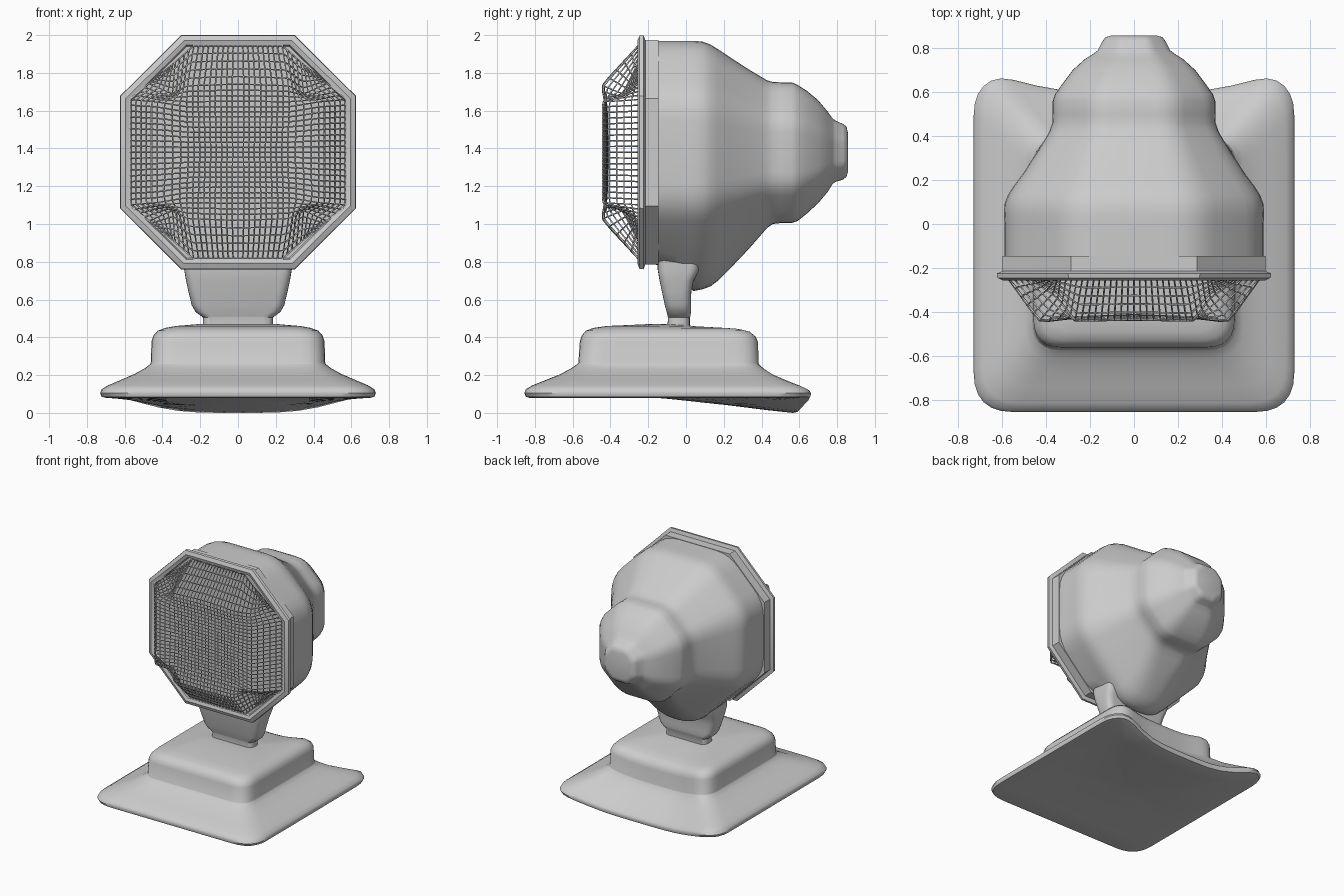
import bpy, bmesh, math
from mathutils import Vector

if "Cube" in bpy.data.objects:
    bpy.data.objects.remove(bpy.data.objects["Cube"])

CZ = 1.38  # height of the lamp head axis


def finish(bm, name, angle=35):
    bmesh.ops.recalc_face_normals(bm, faces=bm.faces[:])
    me = bpy.data.meshes.new(name)
    bm.to_mesh(me)
    bm.free()
    ob = bpy.data.objects.new(name, me)
    bpy.context.collection.objects.link(ob)
    bpy.ops.object.select_all(action='DESELECT')
    ob.select_set(True)
    bpy.context.view_layer.objects.active = ob
    bpy.ops.object.shade_smooth_by_angle(angle=math.radians(angle))
    return ob


def section(corners, r=0.0, arc=4, straight=1):
    """Polygon outline with rounded corners and subdivided sides."""
    pts, n = [], len(corners)
    cs = [Vector(c) for c in corners]
    rounded = []
    for i, c in enumerate(cs):
        a, b = cs[i - 1] - c, cs[(i + 1) % n] - c
        p, q = c + a.normalized() * r, c + b.normalized() * r
        if r == 0:
            rounded.append([c])
        else:
            rounded.append([p * (1 - t) ** 2 + c * 2 * t * (1 - t) + q * t * t
                            for t in (k / arc for k in range(arc + 1))])
    for i in range(n):
        pts += rounded[i]
        s, e = rounded[i][-1], rounded[(i + 1) % n][0]
        pts += [s.lerp(e, k / straight) for k in range(1, straight)]
    return pts


def rect(hx, y0, y1):
    return [(-hx, y0), (hx, y0), (hx, y1), (-hx, y1)]


def octagon(w, top, bot, f=0.48):
    # a low bottom extends the diagonal sides, so its flat gets narrower
    h, low = top - CZ, CZ - bot
    bx = f * w - max(0, low - h)
    right = [(bx, -low), (w, -f * h), (w, f * h), (f * w, h)]
    return [(x, CZ + z) for x, z in right] + [(-x, CZ + z) for x, z in reversed(right)]


def loft(rings, name, closed=False, angle=35, deform=None):
    bm = bmesh.new()
    vr = [[bm.verts.new(deform(p) if deform else p) for p in ring] for ring in rings]
    pairs = list(zip(vr, vr[1:])) + ([(vr[-1], vr[0])] if closed else [])
    for a, b in pairs:
        for i in range(len(a)):
            j = (i + 1) % len(a)
            bm.faces.new((a[i], a[j], b[j], b[i]))
    if not closed:
        bm.faces.new(vr[0])
        bm.faces.new(vr[-1])
    return finish(bm, name, angle)


def along_y(y, w, top, bot, r):
    return [(p.x, y, p.y) for p in section(octagon(w, top, bot), r)]


def along_z(z, hx, y0, y1, r, straight=1):
    return [(p.x, p.y, z) for p in section(rect(hx, y0, y1), r, 6, straight)]


# lamp housing: y, half width, top, bottom
body = [(-0.16, .59, 1.97, .785), (-0.06, .59, 1.97, .75), (0.0, .59, 1.97, .68),
        (.04, .592, 1.97, .645), (.09, .59, 1.965, .655), (.13, .575, 1.95, .67),
        (.17, .55, 1.925, .70), (.23, .505, 1.885, .76), (.33, .44, 1.82, .865),
        (.40, .397, 1.778, .945), (.43, .382, 1.76, .98), (.46, .372, 1.752, 1.0),
        (.50, .37, 1.75, 1.005), (.56, .37, 1.75, 1.005), (.59, .36, 1.737, 1.015),
        (.64, .325, 1.705, 1.055), (.70, .28, 1.655, 1.11), (.75, .225, 1.595, 1.17),
        (.775, .185, 1.56, 1.21), (.79, .165, 1.548, 1.222), (.83, .145, 1.53, 1.235),
        (.85, .13, 1.515, 1.25), (.858, .105, 1.48, 1.28)]
loft([along_y(y, w, t, b, .2 * w) for y, w, t, b in body], "lamp_housing", angle=50)

# octagonal rim around the lens: y, radius
rim = [(-.235, .565), (-.25, .572), (-.258, .595), (-.245, .622), (-.225, .625),
       (-.215, .598), (-.145, .598), (-.145, .56)]
loft([along_y(y, r, CZ + r * .992, CZ - r * .992, 0) for y, r in rim],
     "front_rim", closed=True, angle=25)

# lens plate behind the guard
loft([along_y(y, .575, CZ + .57, CZ - .57, 0) for y in (-.235, -.16)], "lens")

# wire guard: one quadrant of a raised cross with recessed diagonal corners
CONTROL = [[(0, -.415, 0), (0, -.42, .24), (0, -.44, .36), (0, -.25, .565)],
           [(.26, -.425, 0), (.27, -.425, .24), (.27, -.445, .35), (.235, -.25, .565)],
           [(.43, -.445, 0), (.43, -.445, .27), (.345, -.335, .305), (.335, -.25, .475)],
           [(.57, -.25, 0), (.57, -.25, .28), (.47, -.25, .365), (.405, -.25, .42)]]
BREAKS = [0, 9 / 18, 13 / 18, 1]


def guard_point(u, v):
    sx, sz = (1 if u >= 0 else -1), (1 if v >= 0 else -1)

    def cell(t):
        k = 0 if t < BREAKS[1] else 1 if t < BREAKS[2] else 2
        return k, (t - BREAKS[k]) / (BREAKS[k + 1] - BREAKS[k])
    (i, s), (j, t) = cell(abs(u)), cell(abs(v))
    a, b, c, d = (Vector(CONTROL[i + m][j + n]) for m, n in ((0, 0), (1, 0), (0, 1), (1, 1)))
    p = a.lerp(b, s).lerp(c.lerp(d, s), t)
    return (p.x * sx, p.y, CZ + p.z * sz)


N = 36
bm = bmesh.new()
grid = [[bm.verts.new(guard_point(2 * i / N - 1, 2 * j / N - 1)) for i in range(N + 1)]
        for j in range(N + 1)]
for j in range(N):
    for i in range(N):
        bm.faces.new((grid[j][i], grid[j][i + 1], grid[j + 1][i + 1], grid[j + 1][i]))
bmesh.ops.smooth_vert(bm, verts=[v for v in bm.verts if not v.is_boundary], factor=.5,
                      use_axis_x=True, use_axis_y=True, use_axis_z=True)
guard = finish(bm, "wire_guard")
wire = guard.modifiers.new("wires", 'WIREFRAME')
wire.thickness = 0.011
wire.use_even_offset = False

# neck: z, half width, front y, back y
neck = [(.90, .285, -.15, .10), (.76, .285, -.15, .07), (.70, .275, -.14, .04),
        (.64, .262, -.127, .028), (.57, .245, -.112, .026), (.535, .225, -.103, .026),
        (.512, .195, -.097, .024), (.505, .185, -.095, .02), (.44, .185, -.1, .02)]
loft([along_z(z, w, a, b, .055) for z, w, a, b in neck], "neck", angle=40)


# base: two tiers with the middle of the rear edge pulled down and inward
def droop(p):
    x, y, z = p
    t = max(0, min(1, (y + .2) / .8))
    upper = max(0, min(1, (z - .15) / .1))
    c = max(0, 1 - (x / (.66 - .24 * upper)) ** 2)
    c = c * c * (3 - 2 * c) * (1 - .35 * upper)
    return (x, y - .075 * t * t * c, z - .08 * t * c)


# z, half width, front y, back y, corner radius
base = [(.085, .05, -.15, -.05, .01), (.085, .35, -.45, .25, .08), (.083, .55, -.67, .48, .12),
        (.08, .70, -.83, .64, .17), (.085, .722, -.848, .665, .18), (.105, .73, -.856, .673, .18),
        (.125, .722, -.848, .665, .18), (.145, .69, -.815, .632, .17), (.175, .62, -.74, .555, .15),
        (.205, .55, -.665, .48, .14), (.235, .495, -.61, .425, .13), (.258, .465, -.575, .395, .13),
        (.265, .462, -.57, .392, .13), (.38, .458, -.562, .388, .13), (.41, .448, -.552, .378, .13),
        (.435, .425, -.53, .355, .13), (.45, .385, -.49, .315, .12), (.46, .33, -.42, .25, .1),
        (.472, .22, -.18, .08, .05), (.475, .19, -.12, .04, .04)]
loft([along_z(z, w, a, b, r, 10) for z, w, a, b, r in base], "base", angle=45, deform=droop)
